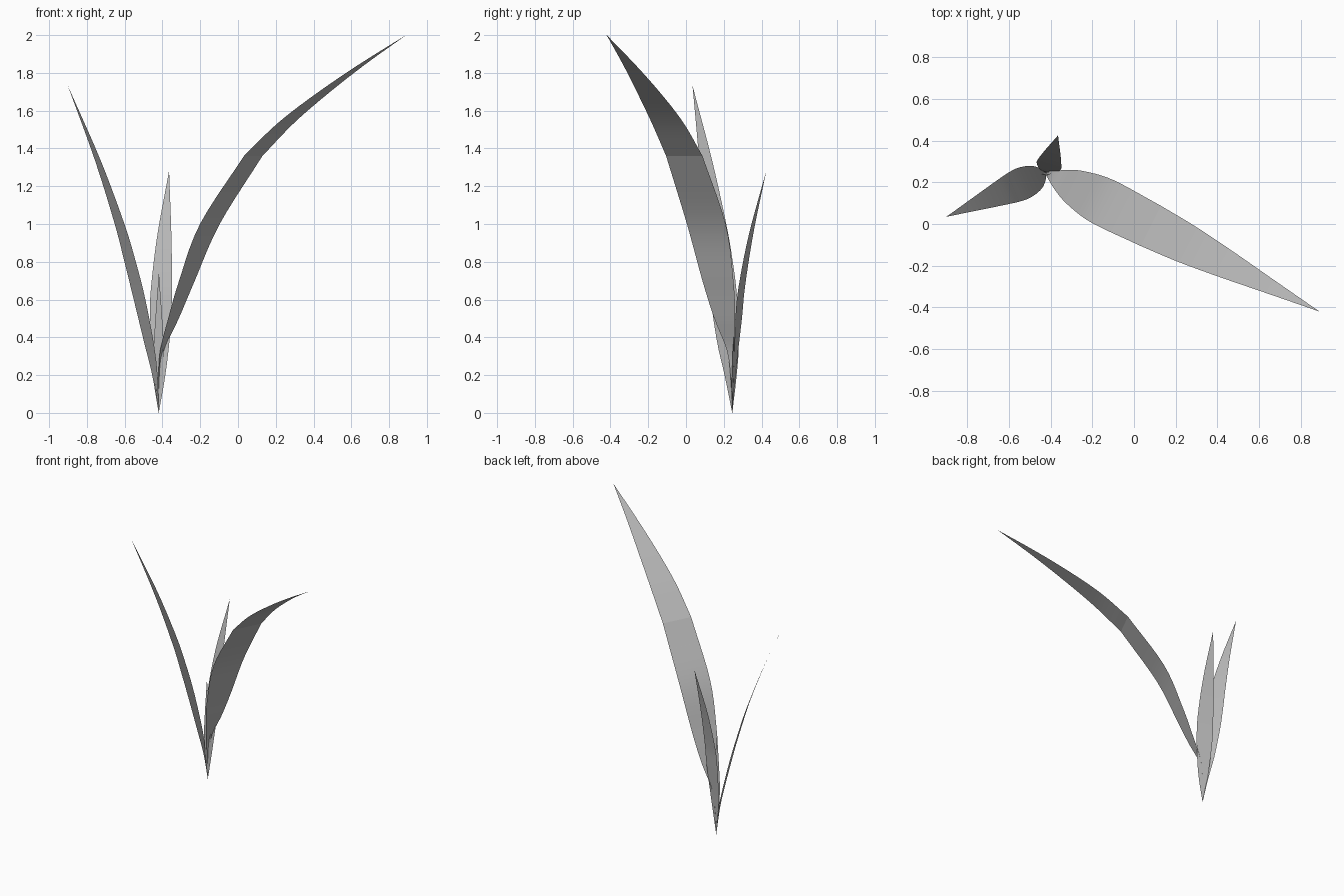
import bpy, bmesh
from mathutils import Vector

cube = bpy.data.objects.get("Cube")
if cube:
    bpy.data.objects.remove(cube, do_unlink=True)

# Single leaf colour
leaf_mat = bpy.data.materials.new("leaf_grey")
leaf_mat.use_nodes = True
leaf_mat.diffuse_color = (0.5, 0.5, 0.5, 1)
shader = leaf_mat.node_tree.nodes["Principled BSDF"]
shader.inputs["Base Color"].default_value = (0.5, 0.5, 0.5, 1)
shader.inputs["Roughness"].default_value = 0.8

ROOT = Vector((-0.42, 0.245, 0))


def smooth_run(points, steps=5):
    """Catmull-Rom curve through (reach, height, half width) stations."""
    pts = [Vector(p) for p in points]
    pts = [pts[0] * 2 - pts[1]] + pts + [pts[-1] * 2 - pts[-2]]
    run = []
    for a, b, c, d in zip(pts, pts[1:], pts[2:], pts[3:]):
        for i in range(steps):
            t = i / steps
            run.append(0.5 * (2 * b + (c - a) * t + (2 * a - 5 * b + 4 * c - d) * t ** 2
                              + (3 * b - a - 3 * c + d) * t ** 3))
    return run + [pts[-2]]


def blade(name, lean, runs):
    """Thin leaf arching along the lean direction; runs meet at a crease."""
    out = Vector((lean[0], lean[1], 0)).normalized()
    side = Vector((-out.y, out.x, 0))
    bm = bmesh.new()
    last = None
    for n, run in enumerate(runs):
        stations = smooth_run(run)
        if n:
            stations = stations[1:]
        for k, (reach, height, half) in enumerate(stations):
            mid = ROOT + out * reach + Vector((0, 0, height))
            half = max(half, 0.0005)
            row = [bm.verts.new(mid - side * half), bm.verts.new(mid + side * half)]
            if last:
                bm.faces.new((last[0], row[0], row[1], last[1]))
                if n and k == 0:
                    bm.edges.get(last).smooth = False
            last = row
    mesh = bpy.data.meshes.new(name)
    bm.to_mesh(mesh)
    bm.free()
    mesh.materials.append(leaf_mat)
    mesh.polygons.foreach_set("use_smooth", [True] * len(mesh.polygons))
    obj = bpy.data.objects.new(name, mesh)
    bpy.context.collection.objects.link(obj)


# Long arching leaf with a crease
kink = (0.561, 1.36, 0.108)
blade("long_leaf", (1.31, -0.665), [
    [(0, 0, 0), (0.003, 0.18, 0.008), (0.02, 0.33, 0.022), (0.088, 0.5, 0.062),
     (0.168, 0.7, 0.092), (0.304, 1.0, 0.115), kink],
    [kink, (0.75, 1.53, 0.095), (0.955, 1.68, 0.071), (1.2, 1.84, 0.037), (1.469, 2.0, 0)],
])

# Medium leaf on the right side
blade("medium_leaf", (-0.48, -0.21), [
    [(0, 0, 0), (0.022, 0.2, 0.035), (0.056, 0.37, 0.062), (0.113, 0.61, 0.077),
     (0.165, 0.8, 0.075), (0.226, 1.0, 0.064), (0.353, 1.34, 0.037), (0.524, 1.73, 0)],
])

# Short leaf at the back
blade("back_leaf", (0.055, 0.18), [
    [(0, 0, 0), (0.005, 0.15, 0.027), (0.015, 0.3, 0.046), (0.035, 0.5, 0.06),
     (0.053, 0.67, 0.058), (0.105, 0.95, 0.038), (0.188, 1.28, 0)],
])

# Young upright leaf in the middle
blade("young_leaf", (0.1, -1), [
    [(0, 0, 0), (0.002, 0.15, 0.016), (0.004, 0.33, 0.026), (0.007, 0.5, 0.018), (0.012, 0.74, 0)],
])
